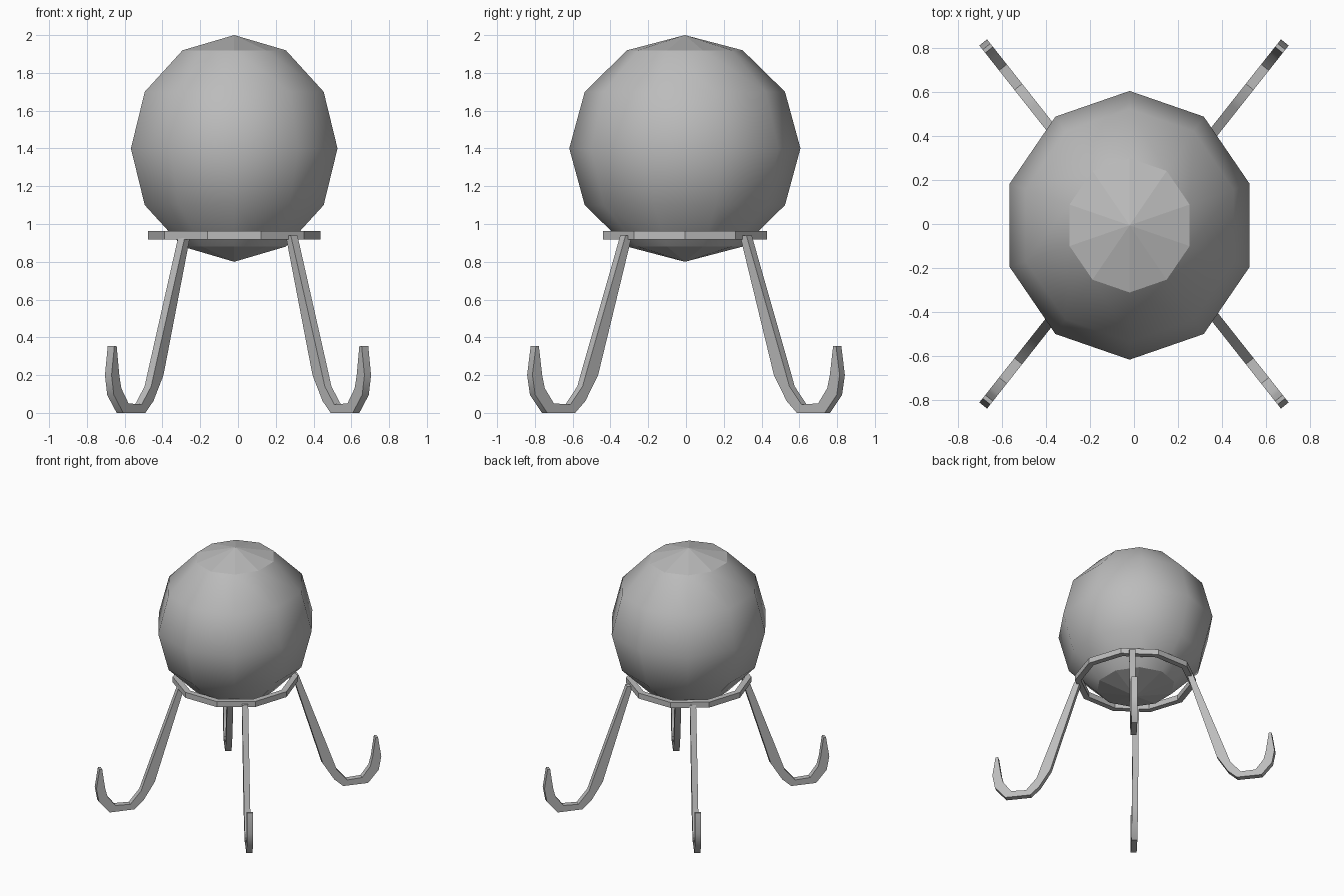
import bpy
import bmesh
import math
from mathutils import Matrix, Vector

if "Cube" in bpy.data.objects:
    bpy.data.objects.remove(bpy.data.objects["Cube"], do_unlink=True)

grey = bpy.data.materials.new("plain_grey")
grey.use_nodes = True
grey.diffuse_color = (0.5, 0.5, 0.5, 1)
grey.node_tree.nodes["Principled BSDF"].inputs["Base Color"].default_value = (0.5, 0.5, 0.5, 1)

CENTRE = Vector((-0.02, -0.006, 0))


def finish(bm, name):
    bmesh.ops.recalc_face_normals(bm, faces=bm.faces)
    mesh = bpy.data.meshes.new(name)
    bm.to_mesh(mesh)
    bm.free()
    mesh.materials.append(grey)
    obj = bpy.data.objects.new(name, mesh)
    bpy.context.collection.objects.link(obj)
    return obj


# Ball: ten-sided, smooth sides, flat faceted caps and a hard seam at +x
bm = bmesh.new()
bmesh.ops.create_uvsphere(bm, u_segments=10, v_segments=6, radius=1)
for face in bm.faces:
    face.smooth = len(face.verts) == 4
for edge in bm.edges:
    on_seam = all(abs(v.co.y) < 1e-4 and v.co.x > 0.1 for v in edge.verts)
    on_cap = any(len(f.verts) == 3 for f in edge.link_faces)
    edge.smooth = not (on_seam or on_cap)
bmesh.ops.transform(bm, matrix=Matrix.Diagonal((0.575, 0.612, 0.6, 1)), verts=bm.verts)
bmesh.ops.translate(bm, vec=CENTRE + Vector((0, 0, 1.4)), verts=bm.verts)
finish(bm, "ball")

# Support ring: flat ten-sided band
bm = bmesh.new()
section = [(0.456, 0.918), (0.456, 0.962), (0.41, 0.962), (0.41, 0.918)]
loops = []
for i in range(10):
    a = math.tau * i / 10
    loops.append([bm.verts.new(CENTRE + Vector((r * math.cos(a), r * math.sin(a), z)))
                  for r, z in section])
for i, loop in enumerate(loops):
    following = loops[(i + 1) % 10]
    for k in range(4):
        n = (k + 1) % 4
        bm.faces.new((loop[k], following[k], following[n], loop[n]))
finish(bm, "support_ring")

# Curled legs: (x, z) of the underside and of the upper side, station by station
under = [(0.27, 0.94), (0.412, 0.2), (0.465, 0.063), (0.508, 0.0),
         (0.625, 0.0), (0.675, 0.095), (0.687, 0.2), (0.672, 0.355)]
upper = [(0.297, 0.94), (0.455, 0.24), (0.477, 0.14), (0.527, 0.045),
         (0.597, 0.05), (0.635, 0.13), (0.646, 0.2), (0.66, 0.355)]
side = Vector((0.0175, -0.014, 0))


def on_leg(x, z):
    return Vector((x, 0.325 + (x - 0.29) * 1.265, z))


def make_leg(name, sx, sy):
    bm = bmesh.new()
    rings = []
    for low, high in zip(under, upper):
        p, q = on_leg(*low), on_leg(*high)
        corners = (p - side, p + side, q + side, q - side)
        rings.append([bm.verts.new((c.x * sx, c.y * sy, c.z)) for c in corners])
    for a, b in zip(rings, rings[1:]):
        for k in range(4):
            n = (k + 1) % 4
            bm.faces.new((a[k], a[n], b[n], b[k]))
    bm.faces.new(rings[0])
    bm.faces.new(rings[-1])
    obj = finish(bm, name)
    bpy.ops.object.select_all(action="DESELECT")
    obj.select_set(True)
    bpy.context.view_layer.objects.active = obj
    bpy.ops.object.shade_smooth_by_angle(angle=math.radians(30))


for depth, sy in (("front", -1), ("back", 1)):
    for hand, sx in (("left", 1), ("right", -1)):
        make_leg(f"{depth}_{hand}_leg", sx, sy)
